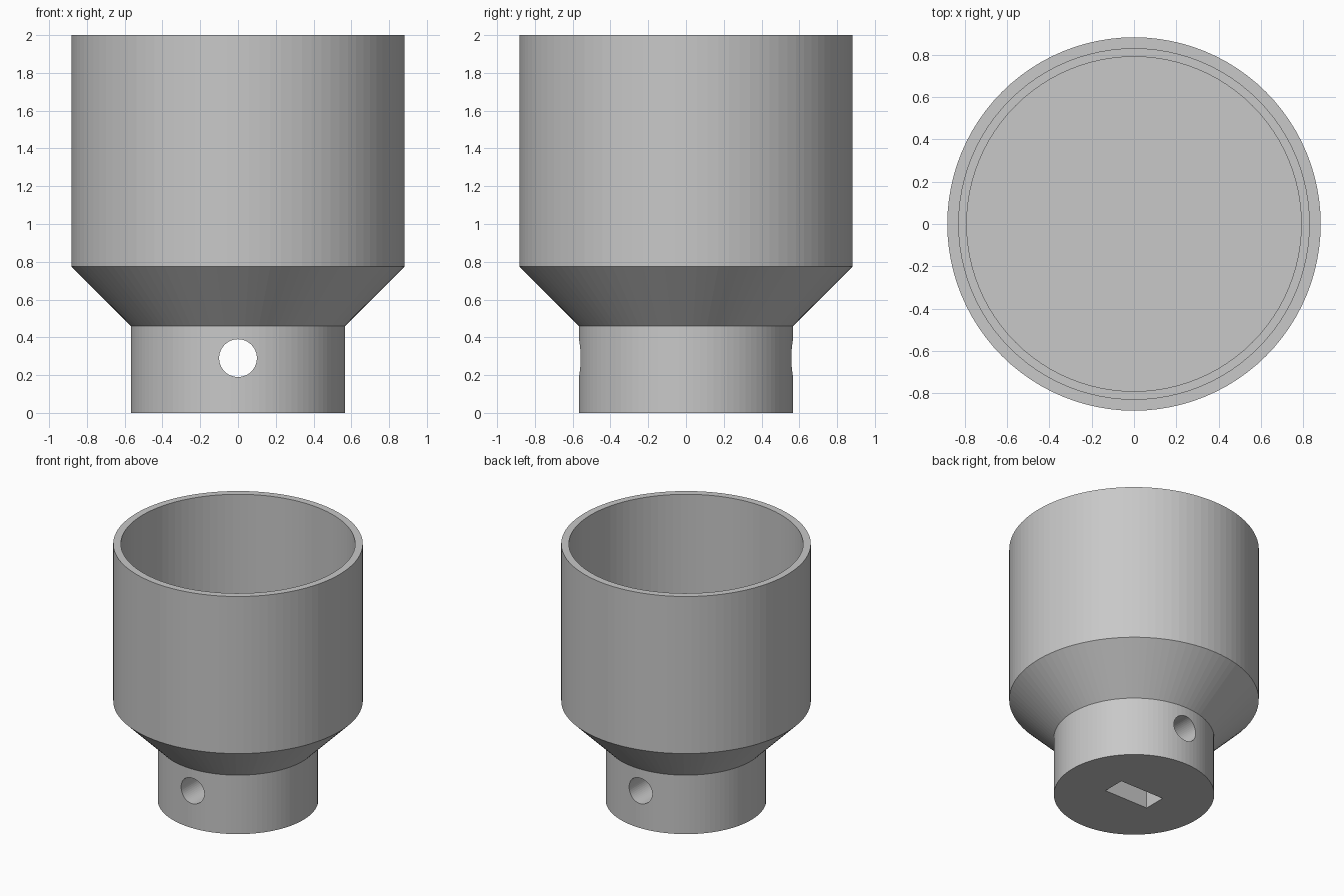
import bpy, bmesh, math
from mathutils import Matrix

SEGMENTS = 96

if "Cube" in bpy.data.objects:
    bpy.data.objects.remove(bpy.data.objects["Cube"], do_unlink=True)

grey = bpy.data.materials.new("plain grey")
grey.use_nodes = True
colour = (0.58, 0.58, 0.58, 1)
grey.diffuse_color = colour
grey.node_tree.nodes["Principled BSDF"].inputs["Base Color"].default_value = colour


def add_object(name, bm):
    mesh = bpy.data.meshes.new(name)
    bmesh.ops.recalc_face_normals(bm, faces=bm.faces)
    bm.to_mesh(mesh)
    bm.free()
    mesh.materials.append(grey)
    obj = bpy.data.objects.new(name, mesh)
    bpy.context.collection.objects.link(obj)
    return obj


def lathe(name, profile):
    """Turn a (radius, height) profile around z; its ends lie on the axis."""
    bm = bmesh.new()
    verts = [bm.verts.new((r, 0, z)) for r, z in profile]
    edges = [bm.edges.new(pair) for pair in zip(verts, verts[1:])]
    bmesh.ops.spin(bm, geom=verts + edges, cent=(0, 0, 0), axis=(0, 0, 1),
                   angle=math.tau, steps=SEGMENTS, use_duplicate=False)
    bmesh.ops.remove_doubles(bm, verts=bm.verts, dist=0.0005)
    return add_object(name, bm)


def cut(target, cutter):
    cutter.hide_render = True
    mod = target.modifiers.new(cutter.name, "BOOLEAN")
    mod.operation = "DIFFERENCE"
    mod.solver = "EXACT"
    mod.object = cutter
    bpy.context.view_layer.objects.active = target
    bpy.ops.object.modifier_apply(modifier=mod.name)
    bpy.data.objects.remove(cutter, do_unlink=True)


# Cup on a narrower neck, with a conical shoulder and a small ledge at the floor
cup = lathe("cup_with_neck", [
    (0, 0), (0.567, 0), (0.567, 0.46), (0.882, 0.775), (0.882, 2),
    (0.828, 2), (0.828, 0.73), (0.79, 0.73), (0.79, 0.69), (0, 0.69)])

# Round cross hole, front to back through the neck
bm = bmesh.new()
bmesh.ops.create_cone(bm, cap_ends=True, segments=48, radius1=0.1, radius2=0.1, depth=2,
                      matrix=Matrix.Translation((0, 0, 0.29)) @ Matrix.Rotation(math.pi / 2, 4, "X"))
cut(cup, add_object("cross_hole_cutter", bm))

# Blind shaft slot in the underside
bm = bmesh.new()
bmesh.ops.create_cube(bm, size=1, matrix=Matrix.Translation((0, 0, 0.18))
                      @ Matrix.Diagonal((0.38, 0.175, 0.56, 1)))
cut(cup, add_object("shaft_slot_cutter", bm))
